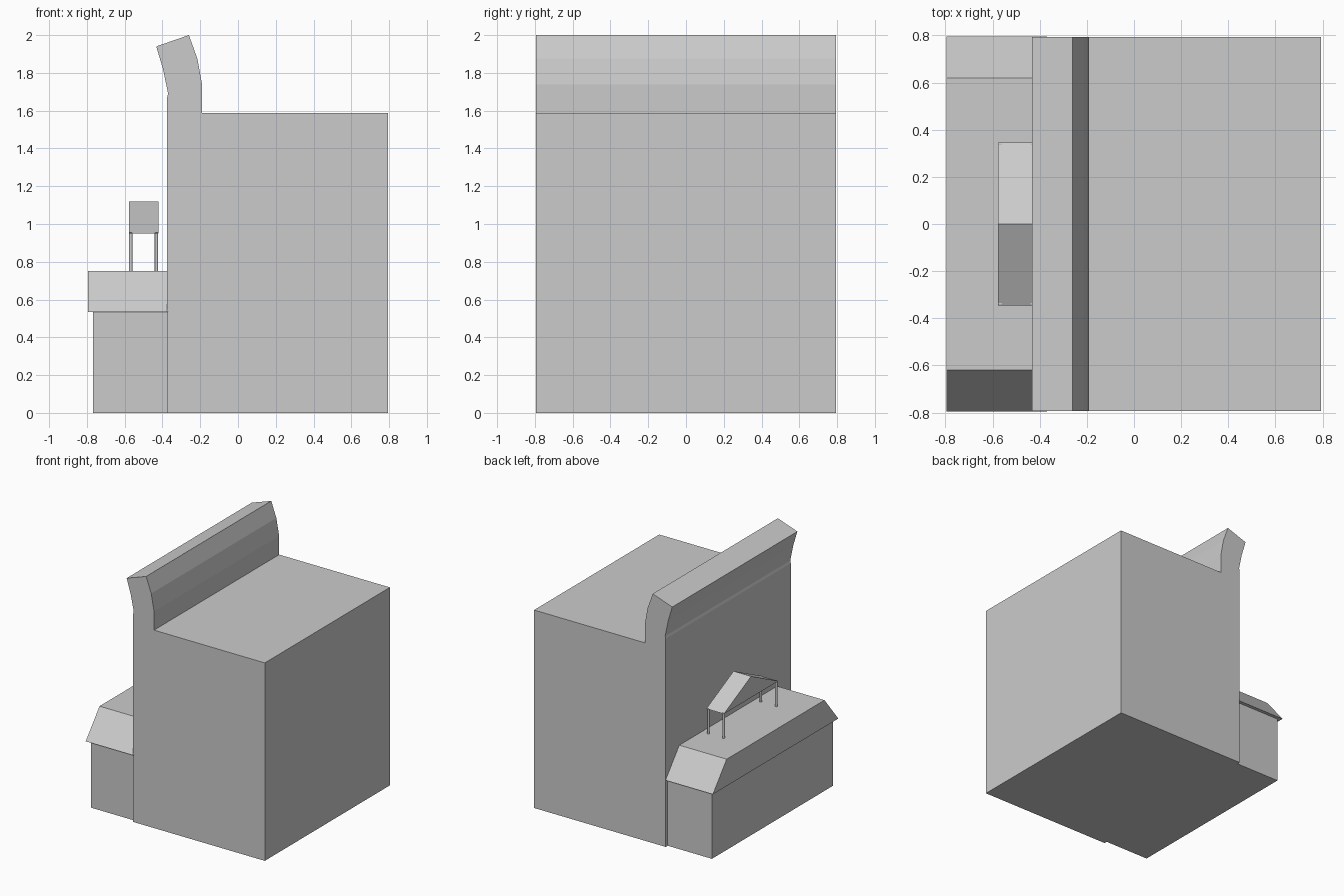
import bpy, bmesh
from mathutils import Vector

if "Cube" in bpy.data.objects:
    bpy.data.objects.remove(bpy.data.objects["Cube"])


def extrude(name, pts, direction):
    """Solid prism from a closed 3D outline pushed along a direction."""
    bm = bmesh.new()
    face = bm.faces.new([bm.verts.new(p) for p in pts])
    out = bmesh.ops.extrude_face_region(bm, geom=[face])
    verts = [g for g in out["geom"] if isinstance(g, bmesh.types.BMVert)]
    bmesh.ops.translate(bm, verts=verts, vec=Vector(direction))
    bmesh.ops.recalc_face_normals(bm, faces=bm.faces)
    mesh = bpy.data.meshes.new(name)
    bm.to_mesh(mesh)
    bm.free()
    obj = bpy.data.objects.new(name, mesh)
    bpy.context.collection.objects.link(obj)
    return obj


W = 0.793

# Main hall with the tall wall that curls outward at the top
hall = [(-0.375, 0), (W, 0), (W, 1.588), (-0.19, 1.588), (-0.19, 1.738),
        (-0.215, 1.875), (-0.26, 2.0), (-0.433, 1.94), (-0.397, 1.82),
        (-0.37, 1.69), (-0.375, 1.67)]
extrude("main_hall", [(x, -W, z) for x, z in hall], (0, 2 * W, 0))

# Low annex walls
annex = [(-0.768, -0.768), (-0.375, -0.768), (-0.375, 0.768), (-0.768, 0.768)]
extrude("annex_walls", [(x, y, 0) for x, y in annex], (0, 0, 0.535))

# Annex roof, sloped at both ends
roof = [(-0.795, 0.535), (0.795, 0.535), (0.62, 0.75), (-0.62, 0.75)]
extrude("annex_roof", [(-0.795, y, z) for y, z in roof], (0.425, 0, 0))

# Small gable canopy standing on the annex roof
gable = [(-0.345, 0.95), (0.345, 0.95), (0, 1.12)]
extrude("canopy_gable", [(-0.578, y, z) for y, z in gable], (0.156, 0, 0))

# Four round canopy posts
for side, y in (("front", -0.333), ("back", 0.333)):
    for end, x in (("outer", -0.568), ("inner", -0.432)):
        bpy.ops.mesh.primitive_cylinder_add(vertices=12, radius=0.009, depth=0.21,
                                            location=(x, y, 0.85))
        bpy.context.object.name = f"canopy_post_{side}_{end}"
        bpy.ops.object.shade_smooth_by_angle()
